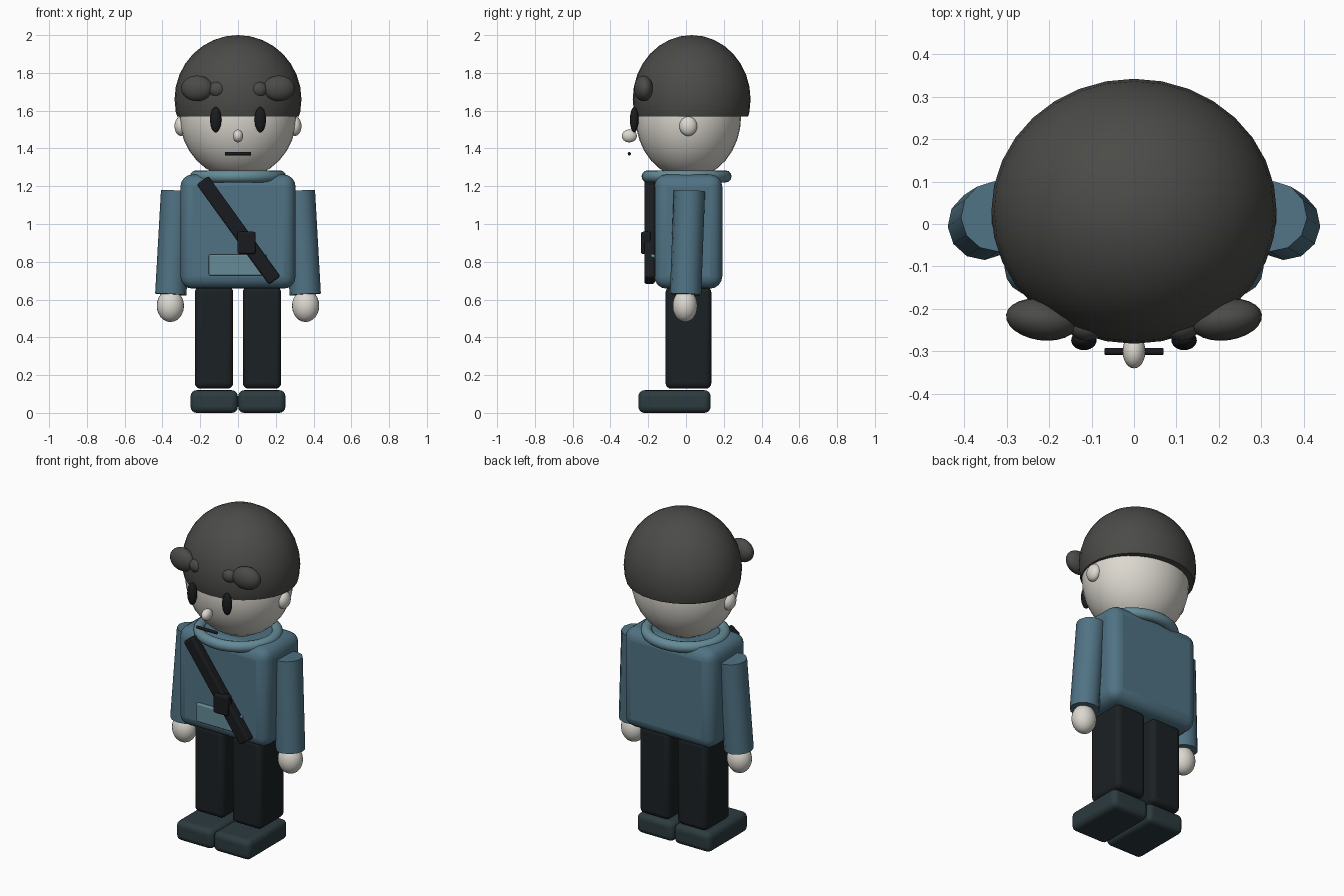
import bpy, bmesh, math
from mathutils import Vector

if "Cube" in bpy.data.objects:
    bpy.data.objects.remove(bpy.data.objects["Cube"])


def mat(name, r, g, b):
    m = bpy.data.materials.new(name)
    m.diffuse_color = (r, g, b, 1)
    m.use_nodes = True
    m.node_tree.nodes["Principled BSDF"].inputs["Base Color"].default_value = m.diffuse_color
    return m


HAIR = mat("hair_grey", 0.07, 0.07, 0.065)
SKIN = mat("skin", 0.72, 0.69, 0.63)
BLUE = mat("jumper_blue", 0.08, 0.17, 0.23)
TRIM = mat("trim_blue", 0.13, 0.26, 0.31)
PANTS = mat("trousers_black", 0.011, 0.015, 0.017)
SHOE = mat("shoe_grey", 0.025, 0.043, 0.05)
DARK = mat("black", 0.01, 0.011, 0.013)


def finish(name, material, angle=40):
    ob = bpy.context.object
    ob.name = ob.data.name = name
    ob.data.materials.append(material)
    bpy.ops.object.transform_apply(location=False, rotation=False, scale=True)
    bpy.ops.object.shade_smooth_by_angle(angle=math.radians(angle))
    return ob


def ball(name, loc, radii, material, rot=(0, 0, 0), seg=32):
    bpy.ops.mesh.primitive_uv_sphere_add(segments=seg, ring_count=seg // 2,
                                         location=loc, rotation=rot)
    bpy.context.object.scale = radii
    return finish(name, material)


def box(name, loc, size, bevel, material, rot=(0, 0, 0)):
    bpy.ops.mesh.primitive_cube_add(size=1, location=loc, rotation=rot)
    bpy.context.object.scale = size
    ob = finish(name, material)
    b = ob.modifiers.new("round", 'BEVEL')
    b.width, b.segments = bevel, 4
    return ob


def rod(name, a, b, radius, sides, material):
    a, b = Vector(a), Vector(b)
    d = b - a
    bpy.ops.mesh.primitive_cylinder_add(vertices=sides, radius=radius, depth=d.length,
                                        location=(a + b) / 2)
    bpy.context.object.rotation_euler = d.to_track_quat('Z', 'Y').to_euler()
    return finish(name, material)


# Head and hair cap cut flat at the hairline
ball("head", (0, 0.012, 1.57), (0.31, 0.28, 0.33), SKIN)
hair = ball("hair_cap", (0, 0.03, 1.66), (0.336, 0.312, 0.34), HAIR)
bm = bmesh.new()
bm.from_mesh(hair.data)
cut = bmesh.ops.bisect_plane(bm, geom=bm.verts[:] + bm.edges[:] + bm.faces[:],
                             plane_co=(0, 0, -0.09), plane_no=(0, 0, -1), clear_outer=True)
bmesh.ops.contextual_create(
    bm, geom=[e for e in cut["geom_cut"] if isinstance(e, bmesh.types.BMEdge)])
bm.to_mesh(hair.data)
bm.free()
bpy.context.view_layer.objects.active = hair
bpy.ops.object.shade_smooth_by_angle(angle=math.radians(40))

# Nose and mouth
ball("nose", (0, -0.30, 1.466), (0.027, 0.04, 0.034), SKIN, seg=24)
mouth = rod("mouth", (-0.07, -0.30, 1.372), (0.07, -0.30, 1.372), 0.009, 12, DARK)
b = mouth.modifiers.new("round", 'BEVEL')
b.width, b.segments = 0.004, 2

# Torso, collar, pocket
box("torso", (0, 0.012, 0.96), (0.61, 0.36, 0.605), 0.065, BLUE)
bpy.ops.mesh.primitive_torus_add(major_radius=0.22, minor_radius=0.032, major_segments=32,
                                 minor_segments=12, location=(0, 0.003, 1.252))
bpy.context.object.scale = (1.01, 0.945, 1)
finish("collar", TRIM)
box("pocket", (-0.002, -0.17, 0.783), (0.306, 0.034, 0.112), 0.008, TRIM)

# Diagonal strap with buckle
box("chest_strap", (0.003, -0.193, 0.966), (0.076, 0.056, 0.655), 0.012, DARK,
    rot=(0, math.radians(-35.8), 0))
box("buckle", (0.045, -0.213, 0.90), (0.096, 0.05, 0.118), 0.01, DARK)

# Paired parts
for side, s in (("left", -1), ("right", 1)):
    ball(side + "_hair_tuft", (s * 0.217, -0.225, 1.718), (0.085, 0.049, 0.068), HAIR,
         rot=(0, 0, math.radians(8 * s)), seg=24)
    ball(side + "_small_tuft", (s * 0.11, -0.238, 1.712), (0.047, 0.037, 0.042), HAIR, seg=16)
    ball(side + "_eye", (s * 0.118, -0.274, 1.552), (0.03, 0.023, 0.068), DARK, seg=24)
    ball(side + "_ear", (s * 0.302, 0.012, 1.518), (0.034, 0.047, 0.052), SKIN, seg=24)
    rod(side + "_arm", (s * 0.325, 0.018, 1.175), (s * 0.356, -0.002, 0.627), 0.083, 12, BLUE)
    ball(side + "_hand", (s * 0.358, -0.005, 0.567), (0.072, 0.066, 0.086), SKIN, seg=24)
    box(side + "_leg", (s * 0.127, 0.013, 0.398), (0.203, 0.242, 0.54), 0.03, PANTS)
    box(side + "_shoe", (s * 0.126, -0.061, 0.0625), (0.25, 0.382, 0.12), 0.032, SHOE)
    bpy.context.object.location.z = 0.06
